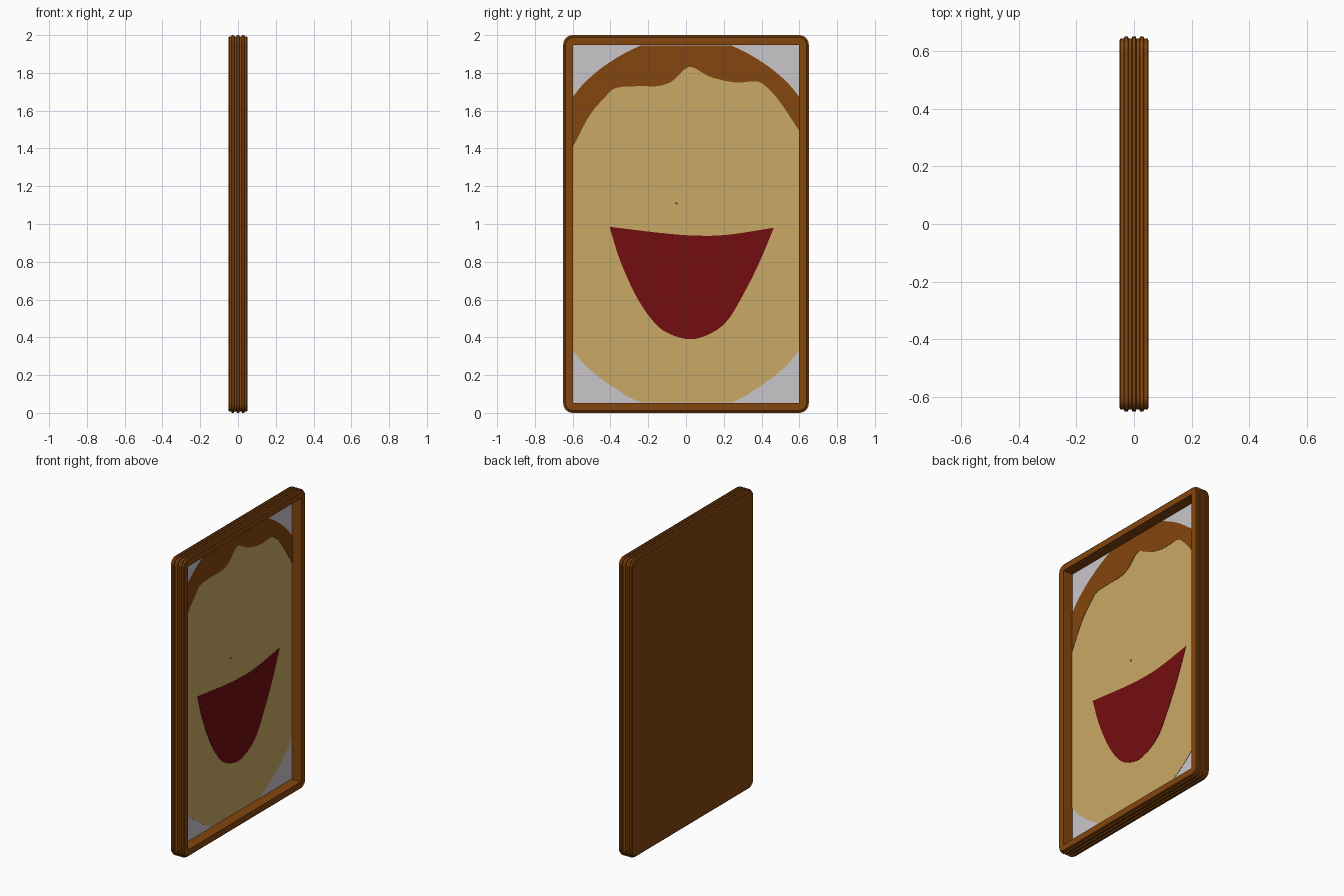
import bpy, bmesh, math
from mathutils import Vector

if "Cube" in bpy.data.objects:
    bpy.data.objects.remove(bpy.data.objects["Cube"])


def material(name, rgb):
    m = bpy.data.materials.new(name)
    m.diffuse_color = (*rgb, 1)
    m.use_nodes = True
    m.node_tree.nodes["Principled BSDF"].inputs["Base Color"].default_value = m.diffuse_color
    return m


BROWN = material("brown", (0.227, 0.061, 0.0044))
SKIN = material("tan", (0.591, 0.397, 0.133))
RED = material("dark red", (0.171, 0.004, 0.0048))
GREY = material("light grey", (0.584, 0.565, 0.591))


def finish(bm, name, mats):
    me = bpy.data.meshes.new(name)
    bm.to_mesh(me)
    bm.free()
    for m in mats:
        me.materials.append(m)
    ob = bpy.data.objects.new(name, me)
    bpy.context.collection.objects.link(ob)
    return ob


def rounded_loop(bm, x, inset, r):
    """Upright rounded rectangle at depth x, inset from the 1.3 x 2 outline."""
    hy, hz = 0.65 - inset, 1.0 - inset
    verts = []
    for c, (sy, sz) in enumerate(((1, 1), (-1, 1), (-1, -1), (1, -1))):
        for k in range(7):
            a = math.pi / 2 * (c + k / 6)
            verts.append(bm.verts.new((x, sy * (hy - r) + r * math.cos(a),
                                       1 + sz * (hz - r) + r * math.sin(a))))
    return verts


# frame: ridged side profile, solid back, deep square opening with a grey backing
profile = [(-0.05, 0.012, 0.04), (-0.046, 0.007, 0.045)]
for c in (-0.027, 0, 0.027):
    profile += [(c - 0.008, 0.007, 0.045), (c - 0.006, 0, 0.05),
                (c + 0.006, 0, 0.05), (c + 0.008, 0.007, 0.045)]
profile += [(0.046, 0.007, 0.045), (0.05, 0.012, 0.04),
            (0.05, 0.052, 0), (-0.02, 0.052, 0)]
bm = bmesh.new()
loops = [rounded_loop(bm, *p) for p in profile]
for a, b in zip(loops, loops[1:]):
    n = len(a)
    for i in range(n):
        j = (i + 1) % n
        bm.faces.new((a[i], a[j], b[j], b[i]))
bm.faces.new(loops[0][::-1])
backing = bm.faces.new(loops[-1])
backing.material_index = 1
bmesh.ops.remove_doubles(bm, verts=bm.verts, dist=1e-5)
bmesh.ops.recalc_face_normals(bm, faces=bm.faces)
finish(bm, "picture_frame", [BROWN, GREY])


def spline(pts, steps=6):
    """Smooth open curve through the points (Catmull-Rom)."""
    p = [Vector(q) for q in pts]
    p = [2 * p[0] - p[1]] + p + [2 * p[-1] - p[-2]]
    out = []
    for i in range(1, len(p) - 2):
        a, b, c, d = p[i - 1:i + 3]
        for k in range(steps):
            t = k / steps
            out.append(0.5 * (2 * b + (c - a) * t + (2 * a - 5 * b + 4 * c - d) * t * t
                              + (3 * b - a - 3 * c + d) * t ** 3))
    return out + [p[-2]]


def plate(name, outline, x, mat):
    """Thin painted plate with its face at depth x."""
    bm = bmesh.new()
    clean = [p for i, p in enumerate(outline)
             if (Vector(p) - Vector(outline[i - 1])).length > 1e-5]
    f = bm.faces.new([bm.verts.new((x, p[0], p[1])) for p in clean])
    ext = bmesh.ops.extrude_face_region(bm, geom=[f])
    new = [v for v in ext["geom"] if isinstance(v, bmesh.types.BMVert)]
    bmesh.ops.translate(bm, verts=new, vec=(-0.0019, 0, 0))
    bmesh.ops.recalc_face_normals(bm, faces=bm.faces)
    bmesh.ops.triangulate(bm, faces=[g for g in bm.faces if len(g.verts) > 4])
    finish(bm, name, [mat])


# face: oval cut off by the frame
left_arc = spline([(-0.598, 1.675), (-0.54, 1.745), (-0.455, 1.82), (-0.35, 1.89), (-0.24, 1.946)])
top = left_arc + [Vector((-p.x, p.y)) for p in reversed(left_arc)]
bottom = [Vector((p.x, 2.005 - p.y if p.y < 1.9 else 2 - p.y)) for p in reversed(top)]
plate("face", top + bottom, -0.018, SKIN)

# hair: oval top down to a wavy fringe with a central peak
fringe = spline([(0.598, 1.495), (0.495, 1.65), (0.415, 1.735), (0.365, 1.755), (0.26, 1.75),
                 (0.135, 1.777), (0.05, 1.823), (0.015, 1.83), (-0.02, 1.808),
                 (-0.075, 1.755), (-0.15, 1.73), (-0.245, 1.73), (-0.37, 1.72),
                 (-0.43, 1.67), (-0.51, 1.575), (-0.598, 1.41)])
plate("hair", top + fringe, -0.016, BROWN)

# open mouth
upper_lip = spline([(-0.405, 0.985), (-0.11, 0.95), (0.07, 0.938), (0.23, 0.944), (0.465, 0.98)])
lower_lip = spline([(0.465, 0.98), (0.39, 0.8), (0.31, 0.64), (0.22, 0.49), (0.125, 0.418),
                    (0.015, 0.39), (-0.11, 0.43), (-0.19, 0.505), (-0.27, 0.63),
                    (-0.35, 0.81), (-0.405, 0.985)])
plate("mouth", upper_lip + lower_lip[:-1], -0.016, RED)

# tiny nose mark
plate("nose_mark", [(-0.05 + 0.007 * math.cos(a * math.pi / 4), 1.11 + 0.007 * math.sin(a * math.pi / 4))
                    for a in range(8)], -0.016, BROWN)
